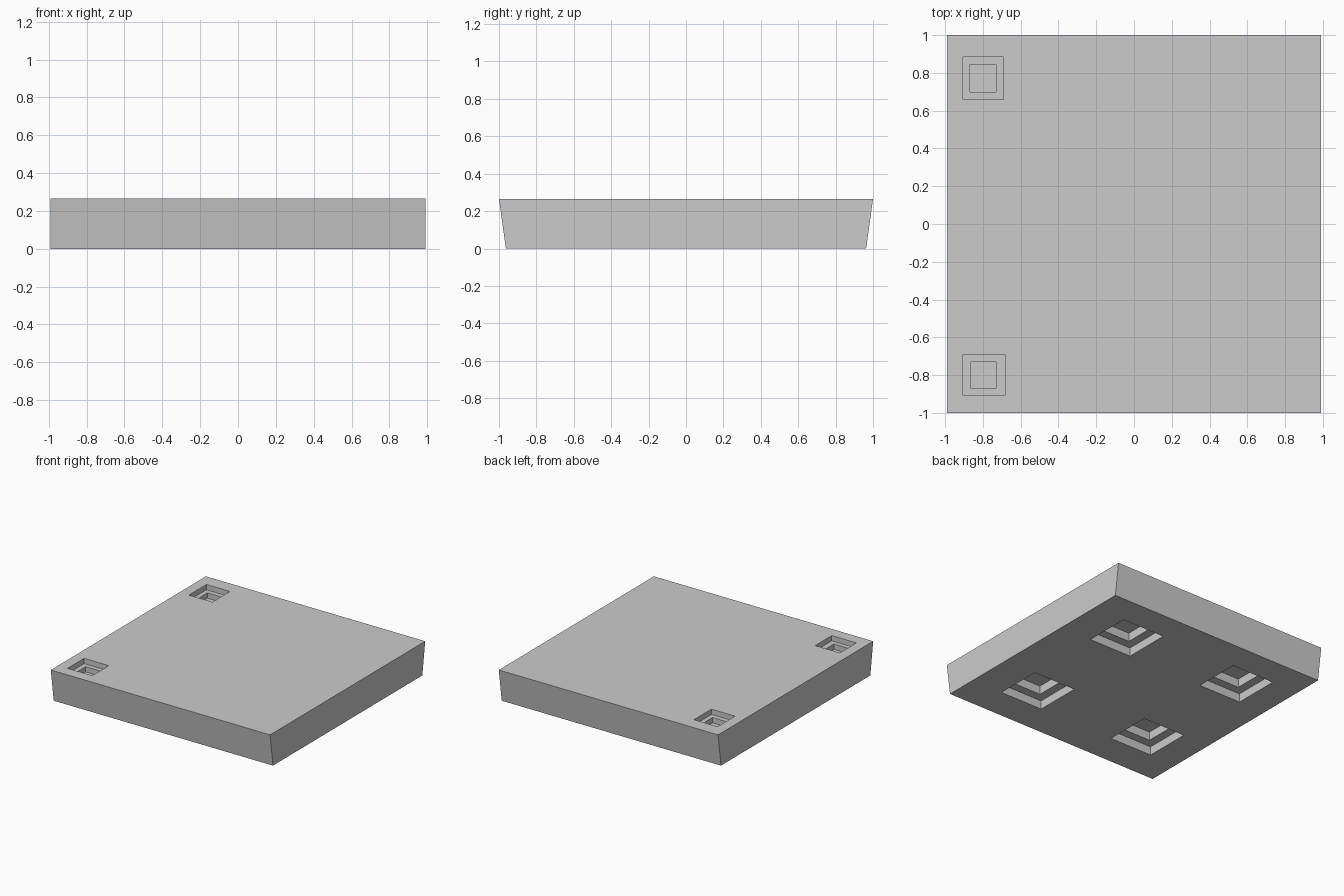
import bpy, bmesh

if "Cube" in bpy.data.objects:
    bpy.data.objects.remove(bpy.data.objects["Cube"])

TOP = 0.265


def mesh_object(name, bm):
    bmesh.ops.recalc_face_normals(bm, faces=bm.faces)
    mesh = bpy.data.meshes.new(name)
    bm.to_mesh(mesh)
    bm.free()
    obj = bpy.data.objects.new(name, mesh)
    bpy.context.collection.objects.link(obj)
    return obj


def box(name, x0, x1, y0, y1, z0, z1):
    bm = bmesh.new()
    bmesh.ops.create_cube(bm, size=1)
    for v in bm.verts:
        v.co = (x1 if v.co.x > 0 else x0, y1 if v.co.y > 0 else y0,
                z1 if v.co.z > 0 else z0)
    return mesh_object(name, bm)


# Slab whose front and back lean inward toward the bottom
slab = box("slab", -0.99, 0.99, -1, 1, 0, TOP)
for v in slab.data.vertices:
    if v.co.z < 0.1:
        v.co.y *= 0.963

cutters = []


def cut(x0, x1, y0, y1, z0, z1):
    cutter = box("recess_cutter", x0, x1, y0, y1, z0, z1)
    cutter.hide_render = True
    mod = slab.modifiers.new("recess", 'BOOLEAN')
    mod.operation = 'DIFFERENCE'
    mod.solver = 'EXACT'
    mod.object = cutter
    cutters.append(cutter)


# Two small stepped recesses in the top, left corners
STEP = 0.043
for outer, inner in [((-0.905, -0.692, 0.66, 0.885), (-0.868, -0.73, 0.70, 0.845)),
                     ((-0.905, -0.682, -0.905, -0.692), (-0.865, -0.727, -0.868, -0.73))]:
    cut(*outer, TOP - STEP, TOP + 0.1)
    cut(*inner, TOP - 2 * STEP, TOP + 0.1)

# Four larger stepped recesses underneath
for cx, cy in [(0.515, 0.53), (-0.555, 0.53), (0.515, -0.505), (-0.555, -0.505)]:
    for half, depth in [(0.193, 0.07), (0.122, 0.14)]:
        cut(cx - half, cx + half, cy - half, cy + half, -0.1, depth)

# Bake the cuts and discard the cutters
bpy.context.view_layer.update()
deps = bpy.context.evaluated_depsgraph_get()
slab.data = bpy.data.meshes.new_from_object(slab.evaluated_get(deps))
slab.modifiers.clear()
for c in cutters:
    bpy.data.objects.remove(c)
